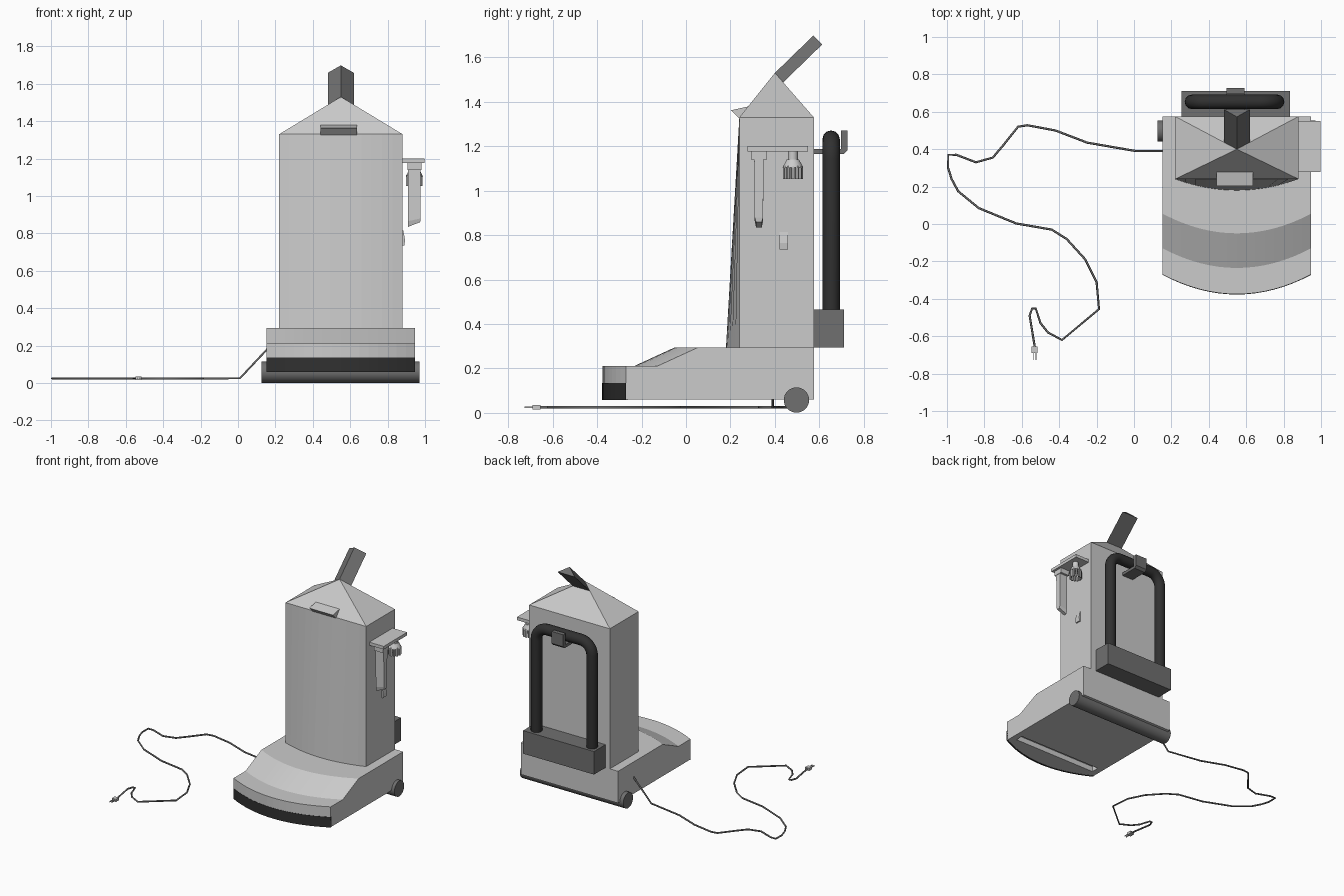
import bpy, bmesh, math
from mathutils import Vector

if "Cube" in bpy.data.objects:
    bpy.data.objects.remove(bpy.data.objects["Cube"])

CX = 0.55  # centre line of the machine


def material(name, v):
    m = bpy.data.materials.new(name)
    m.diffuse_color = (v, v, v, 1)
    m.use_nodes = True
    m.node_tree.nodes["Principled BSDF"].inputs["Base Color"].default_value = m.diffuse_color
    return m


DARK = material("dark_rubber", 0.03)
MID = material("mid_grey", 0.16)


def loft(name, rings, mat=None):
    """Skin a list of equal closed rings and cap both ends."""
    bm = bmesh.new()
    vs = [[bm.verts.new(p) for p in r] for r in rings]
    n = len(rings[0])
    for a, b in zip(vs, vs[1:]):
        for i in range(n):
            j = (i + 1) % n
            bm.faces.new((a[i], a[j], b[j], b[i]))
    bm.faces.new(vs[0])
    bm.faces.new(vs[-1][::-1])
    bmesh.ops.recalc_face_normals(bm, faces=bm.faces)
    me = bpy.data.meshes.new(name)
    bm.to_mesh(me)
    bm.free()
    ob = bpy.data.objects.new(name, me)
    bpy.context.collection.objects.link(ob)
    if mat:
        me.materials.append(mat)
    return ob


def box(name, x0, x1, y0, y1, z0, z1, mat=None):
    ring = [(y0, z0), (y1, z0), (y1, z1), (y0, z1)]
    return extrude_x(name, x0, x1, ring, mat)


def extrude_x(name, x0, x1, yz, mat=None):
    return loft(name, [[(x, y, z) for y, z in yz] for x in (x0, x1)], mat)


def bowed(name, half, profile, sag, steps, mat=None):
    """Sweep a (y, z, bow) profile across x; bow pushes points forward."""
    rings = []
    for i in range(steps + 1):
        t = -1 + 2 * i / steps
        rings.append([(CX + half * t, y - b * sag * (1 - t * t), z) for y, z, b in profile])
    return loft(name, rings, mat)


def cone(name, r1, r2, p, q, sides=24, mat=None):
    p, q = Vector(p), Vector(q)
    d = q - p
    bpy.ops.mesh.primitive_cone_add(vertices=sides, radius1=r1, radius2=r2,
                                    depth=d.length, location=(p + q) / 2,
                                    rotation=d.to_track_quat('Z', 'Y').to_euler())
    ob = bpy.context.object
    ob.name = name
    bpy.ops.object.shade_smooth_by_angle()
    if mat:
        ob.data.materials.append(mat)
    return ob


def tube(name, pts, r, res, mat=None):
    cu = bpy.data.curves.new(name, 'CURVE')
    cu.dimensions = '3D'
    cu.bevel_depth = r
    cu.bevel_resolution = res
    cu.use_fill_caps = True
    sp = cu.splines.new('POLY')
    sp.points.add(len(pts) - 1)
    for s, p in zip(sp.points, pts):
        s.co = (*p, 1)
    ob = bpy.data.objects.new(name, cu)
    bpy.context.collection.objects.link(ob)
    if mat:
        cu.materials.append(mat)
    return ob


# Floor head with bowed, sloping front
base = bowed("floor_head", 0.397, [(0.575, 0.06, 0), (-0.27, 0.06, 1), (-0.27, 0.21, 1),
                                   (-0.13, 0.21, 1), (0.055, 0.295, 1), (0.575, 0.295, 0)], 0.105, 16)
slot = box("suction_slot_cutter", 0.2, 0.9, -0.22, -0.16, 0.0, 0.1)
slot.hide_render = True
slot.display_type = 'WIRE'
cut = base.modifiers.new("suction_slot", 'BOOLEAN')
cut.operation = 'DIFFERENCE'
cut.object = slot

# Dark bumper strip along the front
bowed("bumper", 0.397, [(-0.26, 0.058, 1), (-0.272, 0.058, 1), (-0.272, 0.135, 1),
                        (-0.26, 0.135, 1)], 0.105, 16, DARK)

# Rear roller
cone("rear_roller", 0.057, 0.057, (0.125, 0.497, 0.058), (0.97, 0.497, 0.058), 32, MID)

# Upright body: front bows at the bottom and is straight at the top
bowed("body", 0.33, [(0.575, 0.295, 0), (0.24, 0.295, 1), (0.24, 1.33, 0), (0.575, 1.33, 0)], 0.06, 12)

# Pyramid roof
bpy.ops.mesh.primitive_cone_add(vertices=4, radius1=1, depth=0.2, location=(0, 0, 0))
roof = bpy.context.object
roof.name = "roof"
corners = [(0.22, 0.24), (0.88, 0.24), (0.88, 0.575), (0.22, 0.575)]
for v in roof.data.vertices:
    if v.co.z > 0:
        v.co = (CX, 0.4, 1.53)
    else:
        k = int(round(math.atan2(v.co.y, v.co.x) / (math.pi / 2))) % 4
        v.co = (*corners[k], 1.33)

# Triangular handle rising backwards from the apex
tri = [(CX, 0.395, 1.525), (CX + 0.07, 0.435, 1.485), (CX - 0.07, 0.435, 1.485)]
loft("handle", [tri, [(x, y + 0.178, z + 0.173) for x, y, z in tri]], MID)

# Wedge latch on the front of the roof
extrude_x("latch", 0.44, 0.635, [(0.203, 1.362), (0.24, 1.325), (0.29, 1.34), (0.285, 1.38)])

# Rear hose box, hose and hose hook
box("hose_box", 0.255, 0.835, 0.575, 0.71, 0.295, 0.465, MID)
xl, xr, top, rad = 0.31, 0.765, 1.232, 0.09
path = [(xl, 0.653, 0.44)]
for cx, start in ((xl + rad, 180), (xr - rad, 90)):
    for i in range(9):
        a = math.radians(start - i * 11.25)
        path.append((cx + rad * math.cos(a), 0.653, top - rad + rad * math.sin(a)))
path.append((xr, 0.653, 0.44))
tube("hose", path, 0.039, 4, DARK)
extrude_x("hose_hook", 0.495, 0.59, [(0.57, 1.165), (0.71, 1.165), (0.727, 1.182), (0.727, 1.27),
                                     (0.697, 1.27), (0.697, 1.187), (0.57, 1.187)], MID)

# Tool bracket on the right side
box("tool_bracket", 0.87, 0.997, 0.277, 0.55, 1.177, 1.2)

# Crevice tool with slanted tip
box("crevice_collar", 0.906, 0.98, 0.293, 0.365, 1.14, 1.178)
yc = 0.328
loft("crevice_tool", [[(x0, yc - h, z0), (x1, yc - h, z1), (x1, yc + h, z1), (x0, yc + h, z0)]
                      for x0, x1, z0, z1, h in ((0.91, 0.976, 1.15, 1.15, 0.021),
                                                (0.91, 0.976, 0.865, 0.88, 0.019),
                                                (0.91, 0.974, 0.835, 0.86, 0.013))])

# Dusting brush with a ring of bristles
bx, by = 0.943, 0.481
cone("brush_neck", 0.022, 0.022, (bx, by, 1.18), (bx, by, 1.13), 16)
cone("brush_head", 0.046, 0.028, (bx, by, 1.105), (bx, by, 1.14), 16)
for i in range(12):
    a = i * math.tau / 12
    x, y = bx + 0.037 * math.cos(a), by + 0.037 * math.sin(a)
    cone("bristle", 0.008, 0.008, (x, y, 1.052), (x, y, 1.112), 6)

# Side switch
loft("switch", [[(0.875, y, 0.815), (0.884, y, 0.815), (0.893, y, 0.765), (0.89, y, 0.735),
                 (0.875, y, 0.735)] for y in (0.42, 0.46)])

# Power cord lying on the floor
floor_path = [(0.01, 0.39), (-0.25, 0.435), (-0.42, 0.5), (-0.57, 0.528), (-0.62, 0.52),
              (-0.7, 0.42), (-0.755, 0.355), (-0.845, 0.33), (-0.95, 0.37), (-0.993, 0.37),
              (-0.994, 0.3), (-0.975, 0.24), (-0.94, 0.175), (-0.83, 0.085), (-0.63, 0.003),
              (-0.44, -0.03), (-0.36, -0.08), (-0.26, -0.19), (-0.2, -0.31), (-0.187, -0.455),
              (-0.385, -0.62), (-0.46, -0.58), (-0.5, -0.53), (-0.525, -0.452),
              (-0.545, -0.452), (-0.558, -0.49), (-0.53, -0.66)]
tube("cord", [(0.16, 0.39, 0.185)] + [(x, y, 0.025) for x, y in floor_path], 0.006, 1, MID)

# Plug with two prongs
box("plug", -0.548, -0.515, -0.69, -0.655, 0.015, 0.035)
for x in (-0.541, -0.526):
    box("prong", x, x + 0.004, -0.727, -0.685, 0.021, 0.029)
